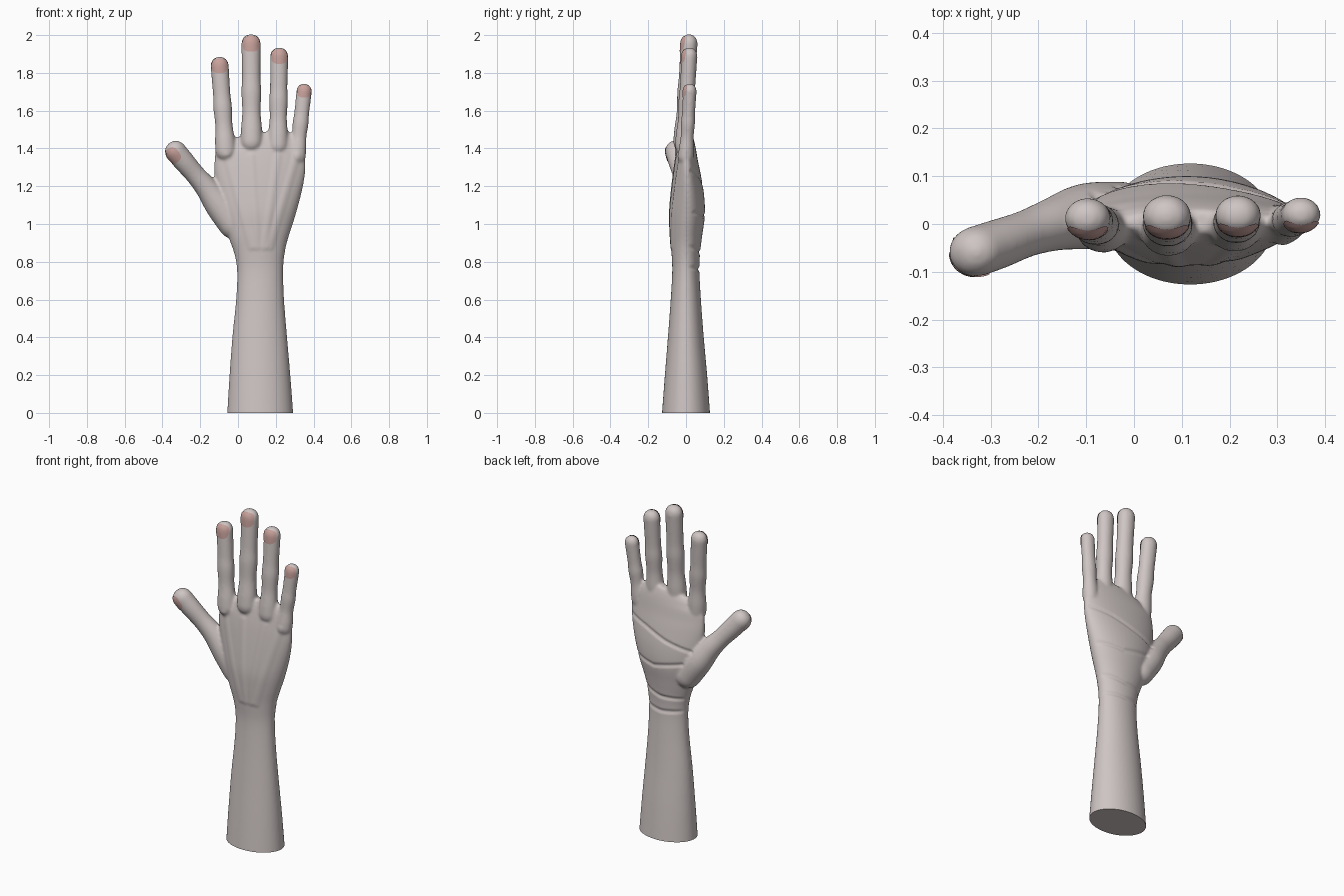
import bpy, bmesh, math
from mathutils import Vector
from mathutils.bvhtree import BVHTree

if "Cube" in bpy.data.objects:
    bpy.data.objects.remove(bpy.data.objects["Cube"])

SIDES = 40


def material(name, rgb):
    m = bpy.data.materials.new(name)
    m.use_nodes = True
    m.diffuse_color = (*rgb, 1)
    bsdf = m.node_tree.nodes["Principled BSDF"]
    bsdf.inputs["Base Color"].default_value = (*rgb, 1)
    bsdf.inputs["Roughness"].default_value = 0.6
    return m


def spline(rows, steps=5):
    """Smoothly interpolate rows of (x, y, z, half width, half depth)."""
    p = [Vector(r) for r in rows]
    p = [p[0]] + p + [p[-1]]
    out = []
    for a, b, c, d in zip(p, p[1:], p[2:], p[3:]):
        for i in range(steps):
            t = i / steps
            out.append(0.5 * (2 * b + (c - a) * t + (2 * a - 5 * b + 4 * c - d) * t**2
                              + (3 * b - a - 3 * c + d) * t**3))
    return out + [p[-1]]


def loft(bm, rows, rounded=True):
    """Skin elliptical rings along a path, optionally with domed ends."""
    rings = spline(rows)
    pts = [Vector(r[:3]) for r in rings]
    start = (pts[1] - pts[0]).normalized()
    end = (pts[-1] - pts[-2]).normalized()
    data = []
    for i, r in enumerate(rings):
        n = pts[min(i + 1, len(pts) - 1)] - pts[max(i - 1, 0)]
        data.append((pts[i], n.normalized(), r[3], r[4]))
    if rounded:
        for n, first in ((-start, True), (end, False)):
            c, _, w, d = data[0] if first else data[-1]
            for k in range(1, 7):
                a = k / 6 * 1.5
                s = math.cos(a) ** 0.85
                cap = (c + n * w * math.sin(a), start if first else end, w * s, d * s)
                if first:
                    data.insert(0, cap)
                else:
                    data.append(cap)
    loops = []
    for c, n, w, d in data:
        u = Vector((0, 1, 0)).cross(n).normalized()
        v = n.cross(u)
        angles = [2 * math.pi * k / SIDES for k in range(SIDES)]
        loops.append([bm.verts.new(c + u * w * math.cos(a) + v * d * math.sin(a)) for a in angles])
    for a, b in zip(loops, loops[1:]):
        for k in range(SIDES):
            j = (k + 1) % SIDES
            bm.faces.new((a[k], a[j], b[j], b[k]))
    bm.faces.new(loops[0][::-1])
    bm.faces.new(loops[-1])


def press(bm, line, side, depth, width):
    """Push the surface in (or out, if depth is negative) along an x-z line."""
    pts = [Vector(p) for p in line]
    for v in bm.verts:
        facing = v.normal.y * side
        if facing < 0.3:
            continue
        q = Vector((v.co.x, v.co.z))
        best = width
        for a, b in zip(pts, pts[1:]):
            ab = b - a
            t = max(0, min(1, (q - a).dot(ab) / ab.length_squared))
            best = min(best, (q - a - ab * t).length)
        fall = 1 - (best / width) ** 2
        v.co.y -= side * depth * facing * fall**2


skin = material("pale skin", (0.62, 0.56, 0.55))
nail_pink = material("nail pink", (0.58, 0.36, 0.33))

# Forearm and palm: height, right, left, front, back extents
bm = bmesh.new()
outline = [
    (-0.06, -0.06, 0.295, -0.13, 0.13),
    (0.0, -0.057, 0.292, -0.127, 0.127),
    (0.2, -0.045, 0.277, -0.112, 0.112),
    (0.4, -0.03, 0.26, -0.096, 0.094),
    (0.6, -0.01, 0.244, -0.081, 0.079),
    (0.75, -0.005, 0.239, -0.073, 0.071),
    (0.85, -0.02, 0.249, -0.077, 0.075),
    (0.95, -0.055, 0.275, -0.084, 0.087),
    (1.05, -0.085, 0.305, -0.087, 0.1),
    (1.15, -0.11, 0.332, -0.08, 0.096),
    (1.25, -0.125, 0.352, -0.069, 0.08),
    (1.33, -0.125, 0.358, -0.058, 0.064),
    (1.4, -0.112, 0.347, -0.045, 0.052),
    (1.45, -0.07, 0.295, -0.032, 0.04),
    (1.48, -0.02, 0.235, -0.02, 0.028),
]
loft(bm, [((l + r) / 2, (f + b) / 2, z, (r - l) / 2, (b - f) / 2)
          for z, l, r, f, b in outline], rounded=False)

# Fingers: base x, tip x, base y, tip y, base height, top height, radius
fingers = {
    "index": (-0.065, -0.097, -0.012, 0.012, 1.39, 1.885, 0.048),
    "middle": (0.072, 0.069, -0.016, 0.016, 1.44, 2.004, 0.051),
    "ring": (0.211, 0.218, -0.01, 0.018, 1.42, 1.934, 0.048),
    "little": (0.312, 0.35, 0.0, 0.02, 1.36, 1.743, 0.041),
}
swell = [(0, 1.14), (0.12, 1.1), (0.3, 0.95), (0.5, 1.03), (0.65, 0.96), (0.85, 0.98), (1, 1)]
for x0, x1, y0, y1, z0, top, r in fingers.values():
    z1 = top - r
    loft(bm, [(x0 + (x1 - x0) * t, y0 + (y1 - y0) * t, z0 + (z1 - z0) * t, r * s, r * s * 0.88)
              for t, s in swell])

# Thumb
thumb = [
    (-0.03, 0.02, 1.0, 0.075),
    (-0.1, 0.016, 1.1, 0.075),
    (-0.165, 0.0, 1.19, 0.061),
    (-0.225, -0.02, 1.26, 0.053),
    (-0.285, -0.042, 1.33, 0.056),
    (-0.329, -0.057, 1.383, 0.057),
]
loft(bm, [(x, y, z, r, r * 0.92) for x, y, z, r in thumb])

# Fuse the parts into one smooth skin
mesh = bpy.data.meshes.new("hand_and_forearm")
bm.to_mesh(mesh)
bm.free()
hand = bpy.data.objects.new("hand_and_forearm", mesh)
bpy.context.scene.collection.objects.link(hand)
fuse = hand.modifiers.new("fuse", "REMESH")
fuse.mode = "VOXEL"
fuse.voxel_size = 0.0075
soften = hand.modifiers.new("soften", "SMOOTH")
soften.factor = 0.5
soften.iterations = 7
bpy.context.view_layer.update()
fused = bpy.data.meshes.new_from_object(hand.evaluated_get(bpy.context.evaluated_depsgraph_get()))
hand.modifiers.clear()
hand.data = fused

bm = bmesh.new()
bm.from_mesh(fused)
bm.normal_update()

# Palm and wrist creases on the back, tendons on the front
creases = [
    [(0.34, 1.28), (0.22, 1.25), (0.08, 1.2), (-0.08, 1.16)],
    [(0.29, 1.06), (0.15, 1.04), (-0.03, 1.08)],
    [(0.25, 0.88), (0.12, 0.85), (0.0, 0.85)],
    [(0.23, 0.77), (0.12, 0.76), (0.01, 0.77)],
]
for line in creases:
    press(bm, line, 1, 0.007, 0.017)
for knuckle, wrist in ((-0.06, 0.07), (0.07, 0.1), (0.21, 0.14), (0.31, 0.17)):
    press(bm, [(knuckle, 1.36), (wrist, 0.88)], -1, -0.004, 0.03)

# Flat cut at the forearm end
bmesh.ops.bisect_plane(bm, geom=bm.verts[:] + bm.edges[:] + bm.faces[:],
                       plane_co=(0, 0, 0), plane_no=(0, 0, 1), clear_inner=True)
bmesh.ops.holes_fill(bm, edges=[e for e in bm.edges if e.is_boundary], sides=0)
bmesh.ops.recalc_face_normals(bm, faces=bm.faces[:])
bm.to_mesh(fused)
surface = BVHTree.FromBMesh(bm)
bm.free()
fused.materials.clear()
fused.materials.append(skin)


def nail(name, x, z, w, h, tilt=0.0):
    """Thin rounded plate laid on the front of a fingertip."""
    bm = bmesh.new()

    def place(a, s):
        px = w * s * math.copysign(abs(math.cos(a)) ** 0.7, math.cos(a))
        pz = h * s * math.copysign(abs(math.sin(a)) ** 0.7, math.sin(a))
        qx = x + px * math.cos(tilt) - pz * math.sin(tilt)
        qz = z + px * math.sin(tilt) + pz * math.cos(tilt)
        co, no, _, _ = surface.ray_cast(Vector((qx, -1, qz)), Vector((0, 1, 0)))
        if co is None:
            co, no, _, _ = surface.find_nearest(Vector((qx, -0.02, qz)))
        return bm.verts.new(co + no * 0.003)

    n = 28
    centre = place(0, 0)
    rings = [[place(2 * math.pi * k / n, s / 5) for k in range(n)] for s in range(1, 6)]
    for k in range(n):
        j = (k + 1) % n
        bm.faces.new((centre, rings[0][k], rings[0][j]))
        for a, b in zip(rings, rings[1:]):
            bm.faces.new((a[k], b[k], b[j], a[j]))
    me = bpy.data.meshes.new(name)
    bm.to_mesh(me)
    bm.free()
    me.materials.append(nail_pink)
    me.shade_smooth()
    bpy.context.scene.collection.objects.link(bpy.data.objects.new(name, me))


# Nails
for name, (x0, x1, y0, y1, z0, top, r) in fingers.items():
    nail(name + "_nail", x1, top - r, r * 0.84, r * 0.8)
nail("thumb_nail", -0.345, 1.362, 0.036, 0.042, 0.66)

# Smooth shading with a crisp forearm rim
bpy.ops.object.select_all(action="DESELECT")
hand.select_set(True)
bpy.context.view_layer.objects.active = hand
bpy.ops.object.shade_smooth_by_angle(angle=math.radians(50))
